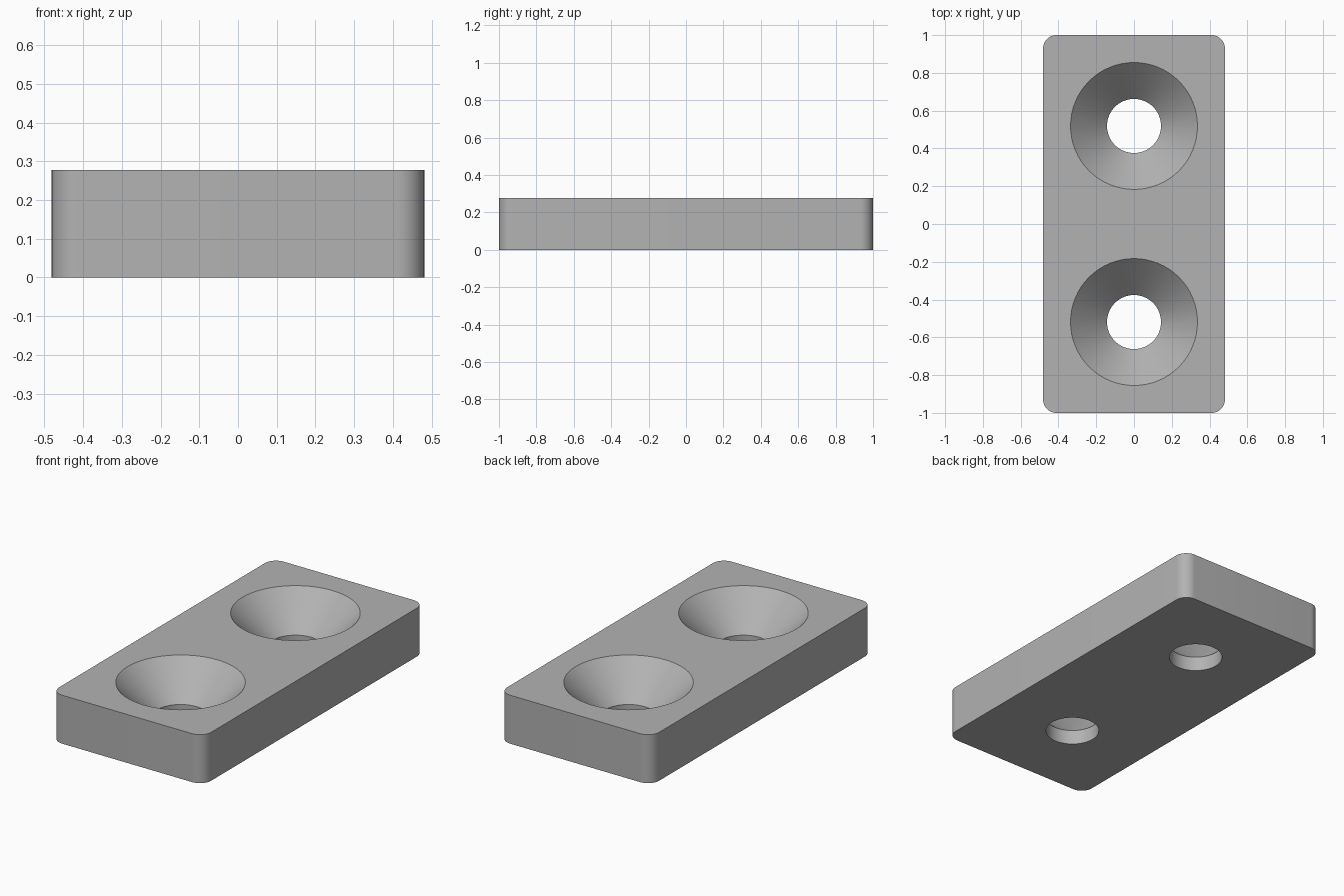
import bpy, bmesh, math

if "Cube" in bpy.data.objects:
    bpy.data.objects.remove(bpy.data.objects["Cube"])

HALF_X, HALF_Y, HEIGHT, CORNER = 0.481, 1.0, 0.277, 0.07
HOLE_Y, R_TOP, R_HOLE, Z_CONE = 0.519, 0.336, 0.143, 0.084

grey = bpy.data.materials.new("grey")
grey.diffuse_color = (0.45, 0.45, 0.45, 1)
grey.use_nodes = True
grey.node_tree.nodes["Principled BSDF"].inputs["Base Color"].default_value = grey.diffuse_color


def make_object(name, bm):
    bmesh.ops.recalc_face_normals(bm, faces=bm.faces)
    mesh = bpy.data.meshes.new(name)
    bm.to_mesh(mesh)
    bm.free()
    mesh.materials.append(grey)
    obj = bpy.data.objects.new(name, mesh)
    bpy.context.collection.objects.link(obj)
    return obj


# Plate: rounded rectangle extruded upward
bm = bmesh.new()
outline = []
for i, (sx, sy) in enumerate([(1, 1), (-1, 1), (-1, -1), (1, -1)]):
    for k in range(13):
        a = math.pi / 2 * (i + k / 12)
        outline.append(bm.verts.new((sx * (HALF_X - CORNER) + CORNER * math.cos(a),
                                     sy * (HALF_Y - CORNER) + CORNER * math.sin(a), 0)))
base = bm.faces.new(outline)
top = bmesh.ops.extrude_face_region(bm, geom=[base])["geom"]
bmesh.ops.translate(bm, vec=(0, 0, HEIGHT),
                    verts=[v for v in top if isinstance(v, bmesh.types.BMVert)])
plate = make_object("plate", bm)


# Countersunk screw hole cutter: straight bore below a 45 degree cone
def hole_cutter(y):
    bm = bmesh.new()
    over = 0.05
    profile = [(R_HOLE, -over), (R_HOLE, Z_CONE), (R_TOP, HEIGHT), (R_TOP + over, HEIGHT + over)]
    n = 64
    rings = [[bm.verts.new((r * math.cos(2 * math.pi * k / n),
                            y + r * math.sin(2 * math.pi * k / n), z)) for k in range(n)]
             for r, z in profile]
    for lo, hi in zip(rings, rings[1:]):
        for k in range(n):
            j = (k + 1) % n
            bm.faces.new((lo[k], lo[j], hi[j], hi[k]))
    bm.faces.new(rings[0])
    bm.faces.new(rings[-1])
    cutter = make_object("hole_cutter", bm)
    cutter.hide_render = True
    return cutter


bpy.context.view_layer.objects.active = plate
for y in (-HOLE_Y, HOLE_Y):
    cutter = hole_cutter(y)
    mod = plate.modifiers.new("screw_hole", 'BOOLEAN')
    mod.operation = 'DIFFERENCE'
    mod.solver = 'EXACT'
    mod.object = cutter
    bpy.ops.object.modifier_apply(modifier=mod.name)
    bpy.data.objects.remove(cutter)

# Smooth round walls, sharp rims
bpy.ops.object.select_all(action='DESELECT')
plate.select_set(True)
bpy.ops.object.shade_smooth_by_angle(angle=math.radians(30))
